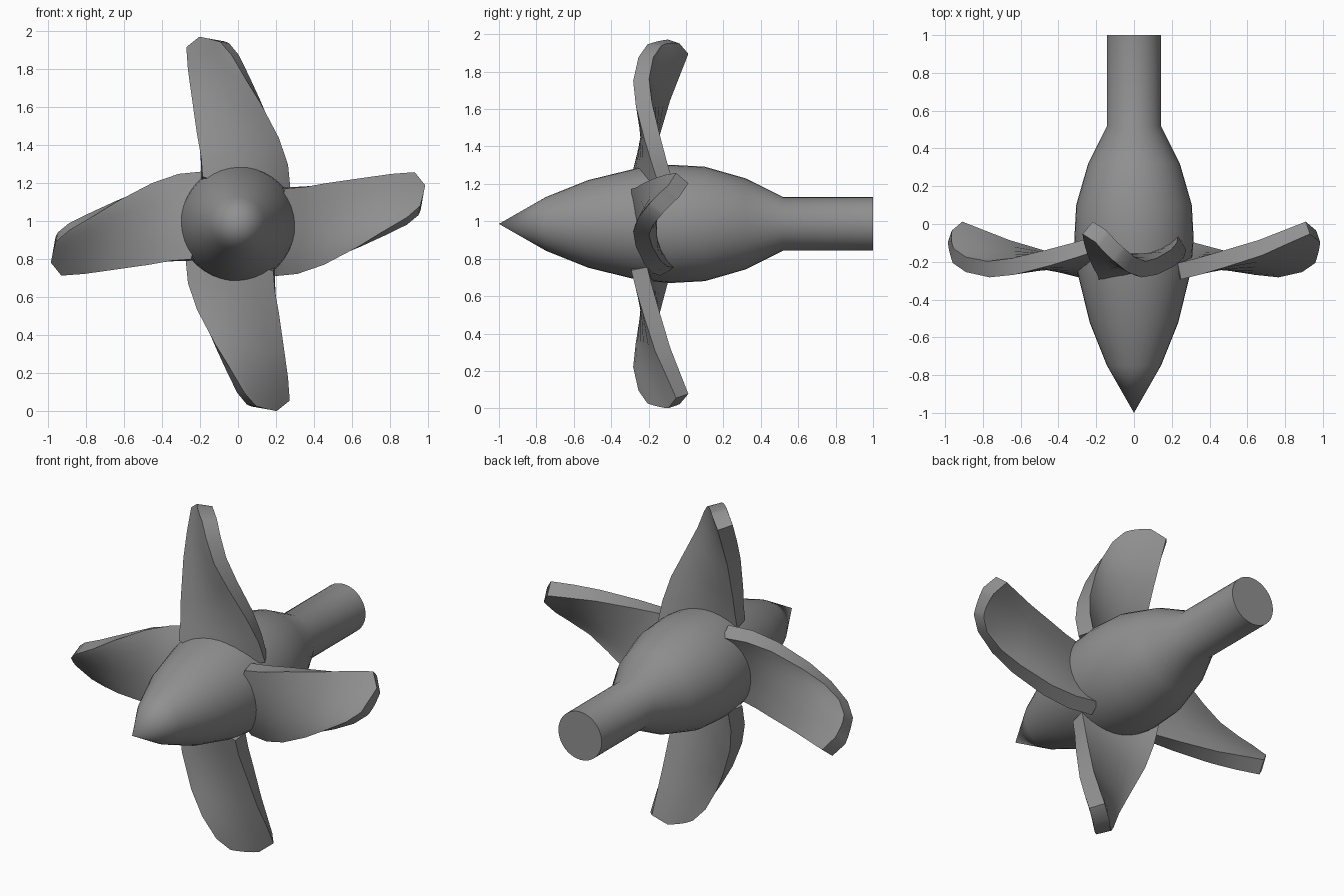
import bpy, bmesh, math
from mathutils import Matrix, Vector

if "Cube" in bpy.data.objects:
    bpy.data.objects.remove(bpy.data.objects["Cube"])

CZ = 0.986  # shaft axis height

# Dark grey metal
metal = bpy.data.materials.new("dark_grey")
metal.diffuse_color = (0.28, 0.28, 0.28, 1)
metal.use_nodes = True
metal.node_tree.nodes["Principled BSDF"].inputs["Base Color"].default_value = metal.diffuse_color


def finish(name, bm, angle):
    bmesh.ops.recalc_face_normals(bm, faces=bm.faces)
    me = bpy.data.meshes.new(name)
    bm.to_mesh(me)
    bm.free()
    me.materials.append(metal)
    ob = bpy.data.objects.new(name, me)
    bpy.context.collection.objects.link(ob)
    ob.location.z = CZ
    bpy.ops.object.select_all(action='DESELECT')
    ob.select_set(True)
    bpy.context.view_layer.objects.active = ob
    bpy.ops.object.shade_smooth_by_angle(angle=math.radians(angle))
    return ob


# Hub and shaft: (y, radius) profile spun about the y axis
profile = [(-1, 0), (-0.75, 0.143), (-0.52, 0.235), (-0.25, 0.301), (-0.08, 0.316),
           (0.1, 0.306), (0.32, 0.243), (0.52, 0.143), (1, 0.143), (1, 0)]
bm = bmesh.new()
vs = [bm.verts.new((r, y, 0)) for y, r in profile]
es = [bm.edges.new(p) for p in zip(vs, vs[1:])]
bmesh.ops.spin(bm, geom=vs + es, cent=(0, 0, 0), axis=(0, 1, 0),
               angle=math.tau, steps=40, use_duplicate=False)
bmesh.ops.remove_doubles(bm, verts=bm.verts, dist=1e-4)
finish("hub_and_shaft", bm, 35)

# Blade sections: left, middle and right points of the chord as (x, y, radius)
sections = [
    ((-0.19, -0.25, 0.24), (0.05, -0.21, 0.18), (0.255, -0.10, 0.19)),
    ((-0.195, -0.225, 0.34), (0.045, -0.205, 0.33), (0.245, -0.14, 0.32)),
    ((-0.21, -0.19, 0.46), (0.03, -0.20, 0.46), (0.205, -0.18, 0.46)),
    ((-0.23, -0.125, 0.67), (-0.01, -0.205, 0.65), (0.12, -0.225, 0.64)),
    ((-0.24, -0.07, 0.80), (-0.06, -0.19, 0.79), (0.05, -0.24, 0.77)),
    ((-0.245, -0.02, 0.92), (-0.10, -0.15, 0.91), (-0.015, -0.215, 0.89)),
    ((-0.175, -0.065, 0.975), (-0.12, -0.125, 0.97), (-0.07, -0.17, 0.955)),
]
COLS, THICK = 6, 0.088


def chord(a, b, c, t):
    # Parabola through three points
    a, b, c = Vector(a), Vector(b), Vector(c)
    return a * (1 - t) * (1 - 2 * t) + b * 4 * t * (1 - t) + c * t * (2 * t - 1)


def rim(g):
    # Closed border loop of a grid
    return (g[0] + [r[-1] for r in g[1:]] + g[-1][-2::-1]
            + [r[0] for r in g[-2:0:-1]])


for k, name in enumerate(("top", "right", "bottom", "left")):
    bm = bmesh.new()
    grid = [[bm.verts.new(chord(*s, i / COLS)) for i in range(COLS + 1)] for s in sections]
    for lo, hi in zip(grid, grid[1:]):
        for i in range(COLS):
            bm.faces.new((lo[i], lo[i + 1], hi[i + 1], hi[i]))
    bm.normal_update()
    # Thicken the sheet equally to both sides
    normals = {v: v.normal.copy() for row in grid for v in row}
    back = [[bm.verts.new(v.co + normals[v] * THICK / 2) for v in row] for row in grid]
    for row in grid:
        for v in row:
            v.co -= normals[v] * THICK / 2
    for lo, hi in zip(back, back[1:]):
        for i in range(COLS):
            bm.faces.new((lo[i], hi[i], hi[i + 1], lo[i + 1]))
    f, b = rim(grid), rim(back)
    for i in range(len(f)):
        bm.faces.new((f[i - 1], f[i], b[i], b[i - 1]))
    bmesh.ops.rotate(bm, verts=bm.verts, cent=(0, 0, 0),
                     matrix=Matrix.Rotation(k * math.pi / 2, 3, 'Y'))
    finish(name + "_blade", bm, 40)
